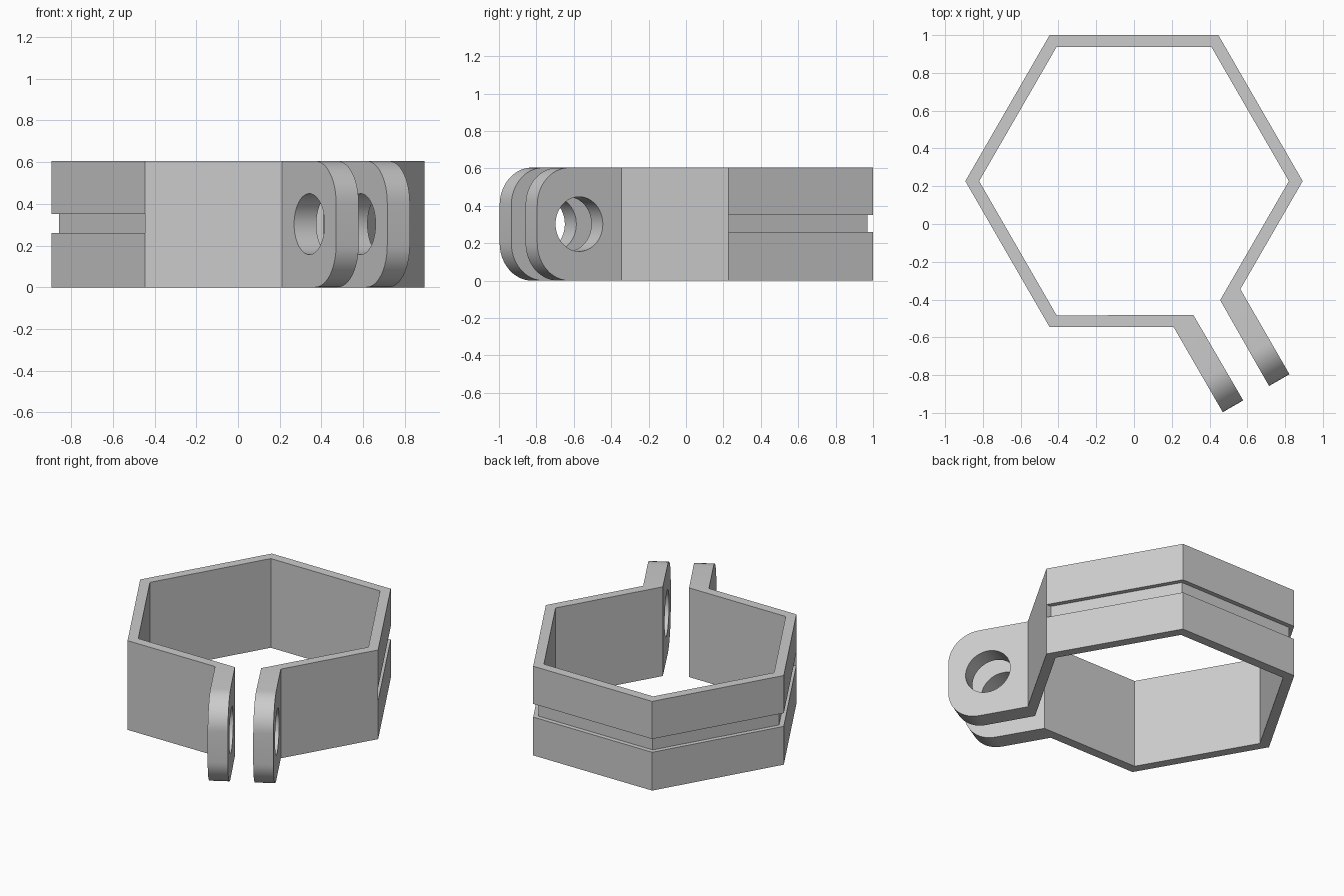
import bpy, bmesh
from math import radians, cos, sin, pi
from mathutils import Vector, Matrix

cube = bpy.data.objects.get("Cube")
if cube:
    bpy.data.objects.remove(cube, do_unlink=True)

HEIGHT = 0.605
CENTRE = Vector((0, 0.227))
OUTER, INNER, GROOVE = 0.893, 0.82, 0.858   # hexagon corner radii
LUG_LENGTH, LUG_RADIUS = 0.52, 0.2
ALONG = Vector((0.5, -sin(pi / 3)))         # direction the lugs point

grey = bpy.data.materials.new("plain grey")
grey.use_nodes = True
grey.diffuse_color = (0.6, 0.6, 0.6, 1)
grey.node_tree.nodes["Principled BSDF"].inputs["Base Color"].default_value = (0.6, 0.6, 0.6, 1)


def corners(radius, count):
    """Hexagon corners, counter-clockwise from +x."""
    return [CENTRE + radius * Vector((cos(i * pi / 3), sin(i * pi / 3))) for i in range(count)]


def prism(bm, outline, z0, z1):
    face = bm.faces.new([bm.verts.new((p.x, p.y, z0)) for p in outline])
    moved = bmesh.ops.extrude_face_region(bm, geom=[face])["geom"]
    bmesh.ops.translate(bm, vec=(0, 0, z1 - z0),
                        verts=[v for v in moved if isinstance(v, bmesh.types.BMVert)])
    bmesh.ops.recalc_face_normals(bm, faces=bm.faces)


def make_object(name, bm):
    mesh = bpy.data.meshes.new(name)
    bm.to_mesh(mesh)
    bm.free()
    mesh.materials.append(grey)
    obj = bpy.data.objects.new(name, mesh)
    bpy.context.collection.objects.link(obj)
    return obj


# Open hexagonal band that turns outward into two clamping lugs
front_out, front_in = Vector((0.21, -0.546)), Vector((0.315, -0.483))
side_out, side_in = Vector((0.563, -0.345)), Vector((0.456, -0.403))
reach = LUG_LENGTH * ALONG
tip_out = front_out + reach
tip_in = tip_out + Vector((0.108, 0.0624))
side_tip_out = side_out + reach
side_tip_in = side_tip_out - Vector((0.108, 0.0624))
outline = corners(OUTER, 5) + [front_out, tip_out, tip_in, front_in]
outline += corners(INNER, 5)[::-1] + [side_in, side_tip_in, side_tip_out, side_out]

bm = bmesh.new()
prism(bm, outline, 0, HEIGHT)

# Round the top and bottom corners of both lug tips
tips = [(tip_out + tip_in) / 2, (side_tip_out + side_tip_in) / 2]
tip_edges = []
for e in bm.edges:
    mid = (e.verts[0].co + e.verts[1].co) / 2
    level = abs(e.verts[0].co.z - e.verts[1].co.z) < 0.001
    if level and any((mid.xy - t).length < 0.01 for t in tips):
        tip_edges.append(e)
bmesh.ops.bevel(bm, geom=tip_edges, offset=LUG_RADIUS, offset_type='OFFSET',
                segments=12, profile=0.5, affect='EDGES')
clamp = make_object("clamp_band", bm)

# Groove around the back and left sides
bm = bmesh.new()
prism(bm, corners(1.1, 5) + corners(GROOVE, 5)[::-1], 0.26, 0.35)
groove_cutter = make_object("groove_cutter", bm)

# Bolt hole through both lugs
bm = bmesh.new()
place = Matrix.Translation((0.517, -0.673, HEIGHT / 2)) @ \
    Matrix.Rotation(radians(30), 4, 'Z') @ Matrix.Rotation(radians(90), 4, 'Y')
bmesh.ops.create_cone(bm, cap_ends=True, segments=48, radius1=0.146, radius2=0.146,
                      depth=0.55, matrix=place)
hole_cutter = make_object("hole_cutter", bm)

bpy.ops.object.select_all(action='DESELECT')
clamp.select_set(True)
bpy.context.view_layer.objects.active = clamp
for cutter in (groove_cutter, hole_cutter):
    cutter.hide_render = True
    mod = clamp.modifiers.new(cutter.name, 'BOOLEAN')
    mod.operation = 'DIFFERENCE'
    mod.solver = 'EXACT'
    mod.object = cutter
    bpy.ops.object.modifier_apply(modifier=mod.name)
    bpy.data.objects.remove(cutter, do_unlink=True)

bpy.ops.object.shade_smooth_by_angle(angle=radians(30))
